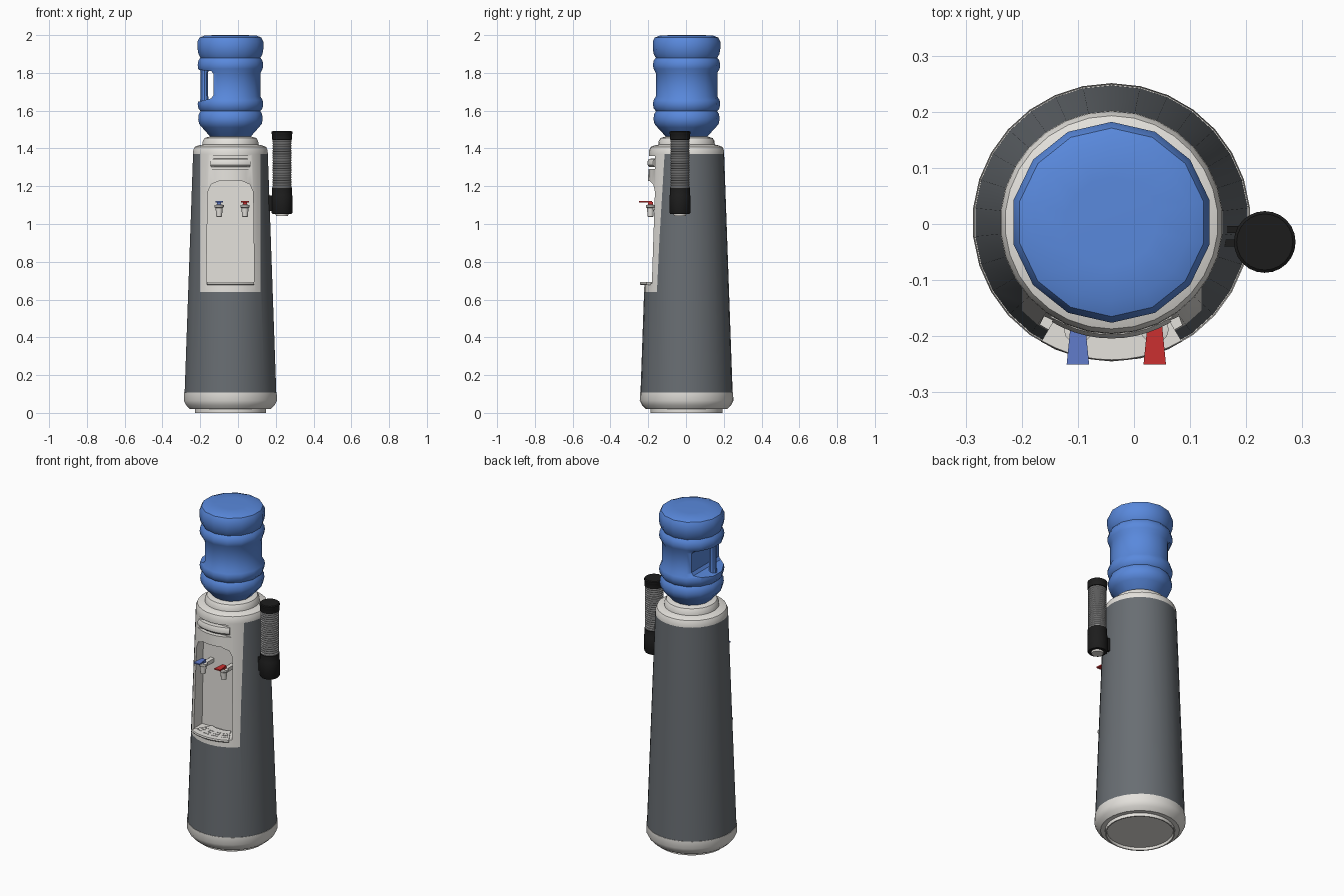
import bpy, bmesh, math
from math import sin, cos, radians, pi

if "Cube" in bpy.data.objects:
    bpy.data.objects.remove(bpy.data.objects["Cube"])

CX, CY = -0.04, 0.003      # axis of the cooler body


def material(name, r, g, b):
    m = bpy.data.materials.new(name)
    m.diffuse_color = (r, g, b, 1)
    m.use_nodes = True
    m.node_tree.nodes["Principled BSDF"].inputs["Base Color"].default_value = m.diffuse_color
    return m


WHITE = material("white_plastic", 0.78, 0.76, 0.72)
GREY = material("dark_grey_panel", 0.14, 0.155, 0.17)
BLUE = material("blue_bottle", 0.10, 0.25, 0.72)
COLD = material("cold_blue", 0.12, 0.2, 0.6)
RED = material("hot_red", 0.6, 0.03, 0.03)
BLACK = material("black_plastic", 0.012, 0.012, 0.012)
CUPS = material("cup_grey", 0.45, 0.45, 0.45)


def make(name, verts, faces, mat, angle=35):
    bm = bmesh.new()
    vs = [bm.verts.new(v) for v in verts]
    for f in faces:
        bm.faces.new([vs[i] for i in f])
    bmesh.ops.recalc_face_normals(bm, faces=bm.faces)
    me = bpy.data.meshes.new(name)
    bm.to_mesh(me)
    bm.free()
    if mat:
        me.materials.append(mat)
    ob = bpy.data.objects.new(name, me)
    bpy.context.collection.objects.link(ob)
    smooth(me, angle)
    return ob


def smooth(me, angle=35):
    for p in me.polygons:
        p.use_smooth = True
    me.set_sharp_from_angle(angle=radians(angle))


def lathe(name, profile, n, mat, cx=CX, cy=CY, angle=35):
    """Closed solid of revolution from (radius, z) points."""
    k = len(profile)
    verts = [(cx + r * sin(2 * pi * i / n), cy - r * cos(2 * pi * i / n), z)
             for i in range(n) for r, z in profile]
    faces = [(i * k + j, (i + 1) % n * k + j, (i + 1) % n * k + j + 1, i * k + j + 1)
             for i in range(n) for j in range(k - 1)]
    faces += [[i * k for i in range(n)], [i * k + k - 1 for i in range(n)]]
    return make(name, verts, faces, mat, angle)


def sector(name, loop, half, n, mat):
    """Closed (radius, z) loop swept over the front arc of the body."""
    k = len(loop)
    angs = [radians(-half + 2 * half * i / n) for i in range(n + 1)]
    verts = [(CX + r * sin(a), CY - r * cos(a), z) for a in angs for r, z in loop]
    faces = [(i * k + j, (i + 1) * k + j, (i + 1) * k + (j + 1) % k, i * k + (j + 1) % k)
             for i in range(n) for j in range(k)]
    faces += [list(range(k)), [n * k + j for j in range(k)]]
    return make(name, verts, faces, mat)


def prism(name, pts, lo, hi, axis="y", mat=None):
    """2D outline extruded along y (outline in xz) or z (outline in xy)."""
    k = len(pts)
    verts = [(a, h, b) if axis == "y" else (a, b, h) for h in (lo, hi) for a, b in pts]
    faces = [list(range(k)), list(range(k, 2 * k))]
    faces += [(i, (i + 1) % k, k + (i + 1) % k, k + i) for i in range(k)]
    return make(name, verts, faces, mat)


def box(name, x0, x1, y0, y1, z0, z1, mat=None):
    return prism(name, [(x0, y0), (x1, y0), (x1, y1), (x0, y1)], z0, z1, "z", mat)


def boolean(ob, cutter, op):
    cutter.hide_render = True
    m = ob.modifiers.new("cut", "BOOLEAN")
    m.object, m.operation, m.solver = cutter, op, "EXACT"
    dg = bpy.context.evaluated_depsgraph_get()
    me = bpy.data.meshes.new_from_object(ob.evaluated_get(dg))
    ob.modifiers.clear()
    ob.data = me
    smooth(me)


# base, grey body and shoulder
lathe("base", [(0.18, 0.015), (0.183, 0), (0.19, 0), (0.19, 0.02), (0.215, 0.02), (0.235, 0.04),
               (0.248, 0.065), (0.246, 0.108)], 30, WHITE)
wall = [(0.244, 0.105), (0.199, 1.37)]
body = lathe("grey_body", wall, 30, GREY)
frame = lathe("dispenser_frame", wall, 30, WHITE)
lathe("shoulder", [(0.199, 1.37), (0.198, 1.39), (0.19, 1.408), (0.17, 1.416), (0.15, 1.42),
                   (0.147, 1.44), (0.138, 1.455), (0.115, 1.462), (0.09, 1.462)], 30, WHITE)

# white dispenser frame set into the body, with the tap recess
niche = box("niche_cutter", -0.2, 0.12, -0.4, -0.09, 0.64, 1.5)
recess = prism("recess_cutter", [(-0.168, 0.685), (0.086, 0.685), (0.08, 1.17), (0.062, 1.21),
                                 (0.02, 1.228), (-0.10, 1.228), (-0.142, 1.21), (-0.16, 1.17)],
               -0.4, -0.10)
slot = box("slot_cutter", -0.168, 0.086, -0.4, -0.165, 1.29, 1.36)
boolean(body, niche, "DIFFERENCE")
boolean(frame, niche, "INTERSECT")
boolean(frame, recess, "DIFFERENCE")
boolean(frame, slot, "DIFFERENCE")
sector("control_bar", [(0.16, 1.302), (0.198, 1.302), (0.206, 1.312), (0.207, 1.33),
                       (0.2, 1.345), (0.16, 1.347)], 31, 10, WHITE)

# drip tray with grille studs
sector("drip_tray", [(0.12, 0.677), (0.243, 0.677), (0.247, 0.683), (0.245, 0.692), (0.12, 0.692)],
       30.5, 10, WHITE)
for r in (0.165, 0.187, 0.209):
    for group in (-24, -8, 8, 24):
        for k in (-1, 0, 1):
            a = radians(group * 0.95 + k * 3.6)
            x, y = CX + r * sin(a), CY - r * cos(a)
            box("tray_grille", x - .003, x + .003, y - .004, y + .004, 0.69, 0.694, WHITE)

# taps with coloured levers
for side, x, mat in (("cold", -0.10, COLD), ("hot", 0.037, RED)):
    lathe(side + "_tap", [(0.012, 1.038), (0.015, 1.04), (0.019, 1.085), (0.025, 1.09),
                          (0.025, 1.1), (0.012, 1.103)], 12, WHITE, x, -0.188)
    box(side + "_tap_pipe", x - .012, x + .012, -0.185, -0.095, 1.075, 1.098, WHITE)
    box(side + "_lever_stem", x - .011, x + .011, -0.2, -0.176, 1.1, 1.117, mat)
    prism(side + "_lever", [(x - .013, -0.18), (x - .02, -0.25), (x + .02, -0.25), (x + .013, -0.18)],
          1.115, 1.122, "z", mat)

# water bottle with grip recess and handle
bottle = lathe("water_bottle", [
    (0.10, 1.455), (0.11, 1.463), (0.155, 1.512), (0.17, 1.53), (0.175, 1.555), (0.172, 1.582),
    (0.162, 1.597), (0.174, 1.612), (0.178, 1.635), (0.175, 1.655), (0.163, 1.675), (0.163, 1.80),
    (0.175, 1.822), (0.178, 1.842), (0.174, 1.865), (0.163, 1.88), (0.174, 1.90), (0.179, 1.93),
    (0.179, 1.965), (0.168, 1.987), (0.14, 1.998), (0.08, 2.0)], 14, BLUE, angle=50)
grip = prism("grip_cutter", [(-0.3, 1.63), (-0.2, 1.65), (-0.142, 1.665), (-0.13, 1.682),
                             (-0.13, 1.795), (-0.142, 1.81), (-0.2, 1.815), (-0.3, 1.83)], -0.3, 0.3)
boolean(bottle, grip, "DIFFERENCE")
lathe("bottle_handle", [(0.026, 1.63), (0.021, 1.68), (0.021, 1.80), (0.026, 1.835)],
      10, BLUE, -0.178, 0.0)

# cup dispenser on the side: ribbed cup stack between black ends
DX, DY = 0.233, -0.032
ribs = []
for i in range(21):
    z = 1.19 + i * 0.0128
    ribs += [(0.047, z), (0.051, z + 0.004), (0.051, z + 0.009)]
lathe("cup_stack", ribs, 24, CUPS, DX, DY)
lathe("cup_holder_bottom", [(0.035, 1.052), (0.05, 1.052), (0.055, 1.06), (0.055, 1.15),
                            (0.053, 1.155), (0.053, 1.192), (0.045, 1.195)], 24, BLACK, DX, DY)
lathe("cup_holder_cap", [(0.045, 1.445), (0.053, 1.447), (0.053, 1.475), (0.055, 1.478),
                         (0.055, 1.488), (0.05, 1.492)], 24, BLACK, DX, DY)
lathe("lowest_cup", [(0.027, 1.042), (0.032, 1.042), (0.035, 1.06)], 24, WHITE, DX, DY)
for y in (-0.01, -0.034):
    box("cup_holder_bracket", 0.155, 0.2, y - .006, y + .006, 1.07, 1.15, BLACK)

# helpers are no longer needed
for c in (niche, recess, slot, grip):
    bpy.data.objects.remove(c)
